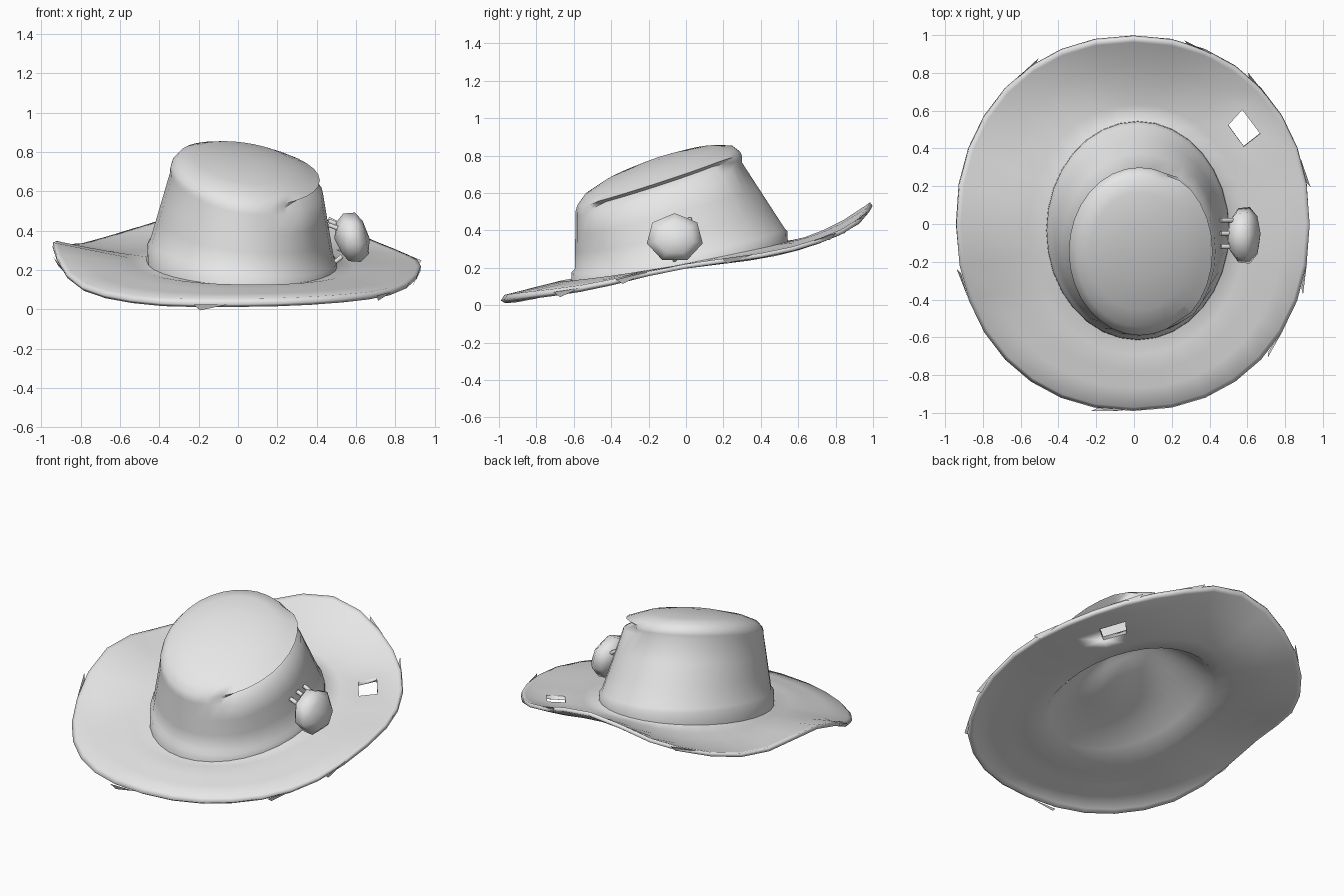
import bpy
import bmesh
import math
from mathutils import Vector

cube = bpy.data.objects.get("Cube")
if cube:
    bpy.data.objects.remove(cube, do_unlink=True)

SEGMENTS = 32
TAU = math.tau

felt = bpy.data.materials.new("light_grey_felt")
felt.use_nodes = True
felt.diffuse_color = (0.8, 0.8, 0.8, 1)
felt.node_tree.nodes["Principled BSDF"].inputs["Base Color"].default_value = felt.diffuse_color

# Rim heights every 30 degrees, counter-clockwise from +x
RIM_HEIGHTS = [.22, .30, .42, .55, .42, .33, .34, .13, .04, .025, .045, .10]


def finish(name, bm, angle):
    mesh = bpy.data.meshes.new(name)
    bm.to_mesh(mesh)
    bm.free()
    mesh.materials.append(felt)
    mesh.shade_smooth()
    mesh.set_sharp_from_angle(angle=math.radians(angle))
    obj = bpy.data.objects.new(name, mesh)
    bpy.context.collection.objects.link(obj)
    return obj


def loft(bm, rings):
    """Bridge successive closed rings of points; return the last ring."""
    previous = None
    for ring in rings:
        verts = [bm.verts.new(p) for p in ring]
        if previous:
            n = len(verts)
            for i in range(n):
                j = (i + 1) % n
                bm.faces.new((previous[i], previous[j], verts[j], verts[i]))
        previous = verts
    return previous


def cap(bm, ring, point):
    tip = bm.verts.new(point)
    for a, b in zip(ring, ring[1:] + ring[:1]):
        bm.faces.new((a, b, tip))


def skin(profile, tip):
    """Loft ring functions of the angle and close the end on a tip."""
    bm = bmesh.new()
    angles = [TAU * i / SEGMENTS for i in range(SEGMENTS)]
    cap(bm, loft(bm, [[point(t) for t in angles] for point in profile]), tip)
    return bm


def rim_height(t):
    n = len(RIM_HEIGHTS)
    u = (t / TAU * n) % n
    i = int(u)
    f = u - i
    a, b, c, d = (RIM_HEIGHTS[(i + k) % n] for k in (-1, 0, 1, 2))
    return b + f / 2 * (c - a + f * (2 * a - 5 * b + 4 * c - d + f * (3 * (b - c) + d - a)))


def squared(v):
    return math.copysign(abs(v) ** .93, v)


def rim(t):
    return Vector((.935 * squared(math.cos(t)) - .005, .987 * squared(math.sin(t)) - .003,
                   rim_height(t)))


def base(t, scale=1.0, lift=0.0):
    c, s = math.cos(t), math.sin(t)
    return Vector((.02 + .485 * scale * c, -.035 + .58 * scale * s, .23 + .11 * s - .015 * c + lift))


def brim(t, f):
    p = base(t).lerp(rim(t), f)
    s = math.sin(t)
    p.z -= .12 * f * (1 - f) * max(0, s)
    p.z += .025 * max(0, -s) * min(1, (1 - f) * 20) * min(1, f * 5)
    return p


def lining(t, scale, lift):
    """Shallow hollow under the crown, steeper towards the back left."""
    return base(t, scale, lift) + Vector((1, 1, 0)) * .18 * (1 - scale)


def groove(t):
    """Strength of the crease, which lies only on the left side."""
    f = max(0, min(1, (math.cos(t - .05) - .42) * 3.5))
    return f * f * (3 - 2 * f)


def top(t, scale, drop=0.0):
    """A point on the domed, sloping top of the crown."""
    x = .03 + .375 * scale * math.cos(t)
    y = -.145 + .445 * scale * math.sin(t)
    z = .833 + .225 * y - .35 * y * y - .38 * (x + .15) ** 2
    return Vector((x, y, z - drop))


def wall(t, f):
    upper = top(t, 1 + .07 * groove(t), .08 - .01 * groove(t) + .015 * max(0, math.sin(t)))
    return base(t, .965, .075 - .03 * math.cos(t)).lerp(upper, f)


# Brim and hollow lining as one felt skin
profile = [lambda t, f=f: brim(t, f) for f in (1, .95, .68, .44, .2, 0)]
profile += [lambda t, s=s, z=z: lining(t, s, z)
            for s, z in ((.88, .05), (.7, .11), (.5, .15), (.25, .18))]
bm = skin(profile, lining(0, 0, .19))

# Small tear in the brim
torn = min(bm.faces, key=lambda f: (f.calc_center_median().xy - Vector((.6, .45))).length)
bmesh.ops.inset_individual(bm, faces=[torn], thickness=.035)
bmesh.ops.delete(bm, geom=[torn], context='FACES')
bmesh.ops.recalc_face_normals(bm, faces=bm.faces)
if sum(f.normal.z for f in bm.faces) < 0:
    bmesh.ops.reverse_faces(bm, faces=bm.faces)
shell = finish("brim", bm, 70).modifiers.new("thickness", 'SOLIDIFY')
shell.thickness = .024
shell.offset = -1

# Crown: band step, tapering wall, crease and domed top
profile = [lambda t: base(t, 1, -.01), lambda t: base(t, .995, .055 - .03 * math.cos(t))]
profile += [lambda t, f=f: wall(t, f) for f in (0, .33, .66, 1)]
profile += [
    lambda t: top(t, 1 - .1 * groove(t), .062 - .01 * groove(t)),
    lambda t: top(t, .98 + .05 * groove(t), .038 - .022 * groove(t)),
    lambda t: top(t, .9, .01),
    lambda t: top(t, .7),
    lambda t: top(t, .35),
]
bm = skin(profile, top(0, 0))
bmesh.ops.recalc_face_normals(bm, faces=bm.faces)
finish("crown", bm, 75)

# Frayed slivers around the rim: angle in degrees, and direction of the point
bm = bmesh.new()
for degrees, way in ((75, -1), (52, -1), (10, 1), (-20, 1), (-43, 1),
                     (-102, 1), (-168, 1), (120, 1)):
    t = math.radians(degrees)
    tip = rim(t)
    tip.xy *= 1.02
    low = rim(t + .03 * way) - Vector((0, 0, .03))
    far = rim(t + .17 * way)
    bm.faces.new([bm.verts.new(p) for p in (tip, low, far)])
finish("frayed_edge", bm, 45)

# Seven-sided ornament on the side of the crown
bm = bmesh.new()
rings = []
for x, radius in ((.515, .09), (.55, .137), (.61, .142), (.65, .095)):
    rings.append([(x - .015 * math.cos(a), -.06 + 1.08 * radius * math.sin(a),
                   .36 + .93 * radius * math.cos(a))
                  for a in (TAU * i / 7 for i in range(7))])
last = loft(bm, rings)
cap(bm, last, (.67, -.05, .36))
bm.verts.ensure_lookup_table()
cap(bm, bm.verts[:7], (.49, -.06, .36))
bmesh.ops.recalc_face_normals(bm, faces=bm.faces)
finish("side_ornament", bm, 80)

# Little prongs that hold the ornament to the crown
for name, y, z, lean in (("back_prong", .02, .46, -.04),
                         ("middle_prong", -.05, .45, -.03),
                         ("front_prong", -.12, .43, -.03),
                         ("lower_prong", -.06, .22, .05)):
    curve = bpy.data.curves.new(name, 'CURVE')
    curve.dimensions = '3D'
    curve.bevel_depth = .013
    curve.bevel_resolution = 1
    curve.use_fill_caps = True
    spline = curve.splines.new('POLY')
    spline.points.add(2)
    for k, x in enumerate((.46, .5, .53)):
        spline.points[k].co = (x, y, z + lean * k / 2, 1)
    curve.materials.append(felt)
    bpy.context.collection.objects.link(bpy.data.objects.new(name, curve))
